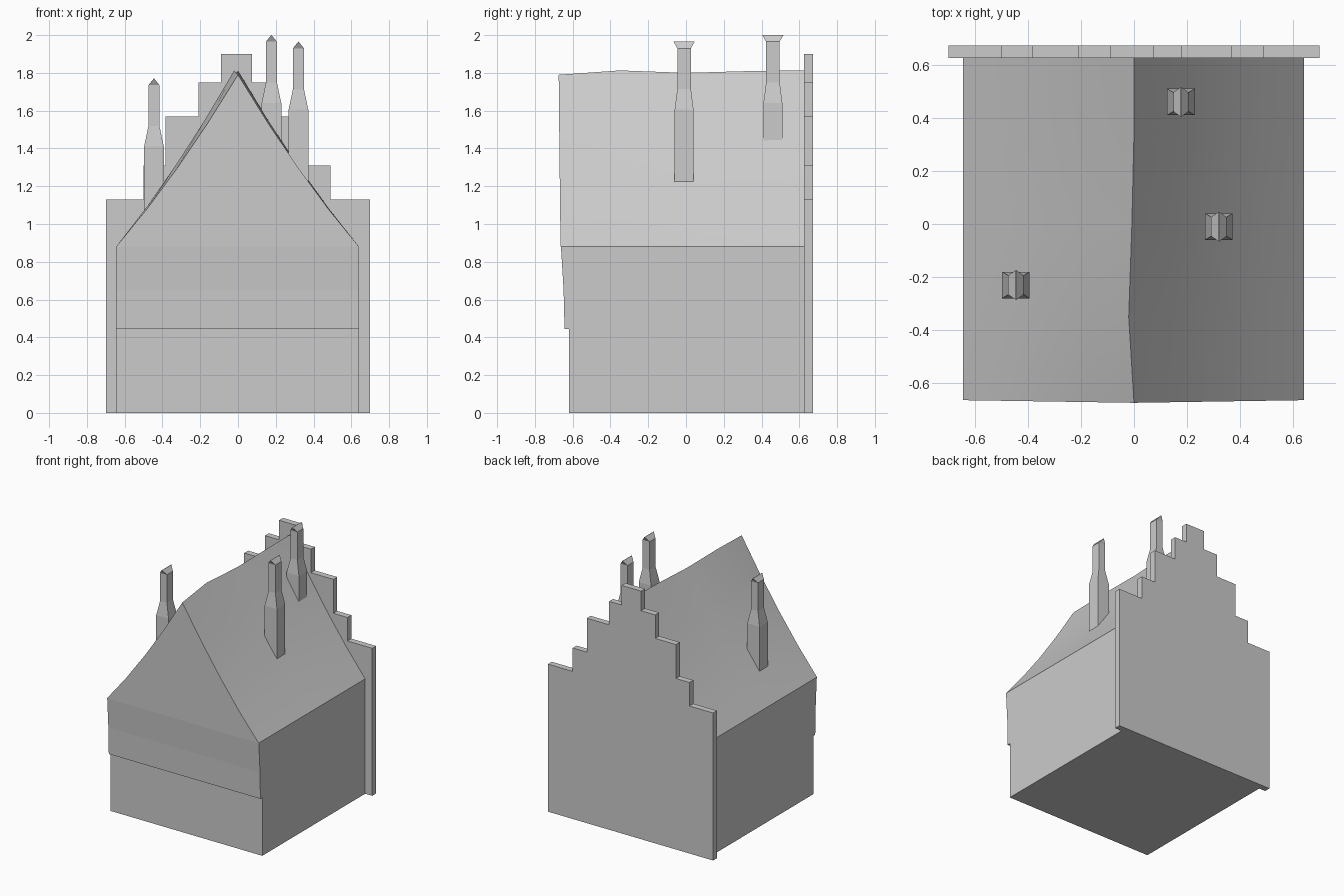
import bpy
import bmesh

cube = bpy.data.objects.get("Cube")
if cube:
    bpy.data.objects.remove(cube, do_unlink=True)

stone = bpy.data.materials.new("plain grey")
stone.use_nodes = True
stone.diffuse_color = (0.6, 0.6, 0.6, 1)
stone.node_tree.nodes["Principled BSDF"].inputs["Base Color"].default_value = (0.6, 0.6, 0.6, 1)


def loft(name, rings, smooth=False):
    """Skin a run of closed rings and cap both ends."""
    bm = bmesh.new()
    loops = [[bm.verts.new(p) for p in ring] for ring in rings]
    n = len(loops[0])
    for a, b in zip(loops, loops[1:]):
        for i in range(n):
            j = (i + 1) % n
            bm.faces.new((a[i], a[j], b[j], b[i]))
    bm.faces.new(loops[0])
    bm.faces.new(loops[-1])
    bmesh.ops.recalc_face_normals(bm, faces=bm.faces)
    mesh = bpy.data.meshes.new(name)
    bm.to_mesh(mesh)
    bm.free()
    mesh.materials.append(stone)
    obj = bpy.data.objects.new(name, mesh)
    bpy.context.collection.objects.link(obj)
    if smooth:
        bpy.ops.object.select_all(action="DESELECT")
        obj.select_set(True)
        bpy.context.view_layer.objects.active = obj
        bpy.ops.object.shade_smooth_by_angle(angle=0.5)
    return obj


def rectangle(hx, hy, z, cx=0, cy=0):
    return [(cx - hx, cy - hy, z), (cx + hx, cy - hy, z),
            (cx + hx, cy + hy, z), (cx - hx, cy + hy, z)]


LEFT, RIGHT, BACK = 0.64, -0.645, 0.63

# House walls, with the upper storey overhanging the front
wall_profile = [(BACK, 0), (-0.62, 0), (-0.62, 0.445), (-0.643, 0.445),
                (-0.648, 0.65), (-0.662, 0.88), (BACK, 0.88)]
loft("house_walls", [[(x, y, z) for y, z in wall_profile] for x in (RIGHT, LEFT)])

# Sagging roof: each section holds its y, ridge x and ridge height
sections = [(-0.664, 0, 1.79), (-0.35, -0.02, 1.813), (0, -0.008, 1.80),
            (0.35, 0, 1.81), (BACK, 0, 1.813)]
eave = 0.88
rings = []
for k, (y, rx, rz) in enumerate(sections):
    ring = []
    for side in (RIGHT, LEFT):
        slope = []
        for t in (0, 0.25, 0.5, 0.75, 1):
            sag = 0.16 * t * (1 - t)
            bulge = 0.01 * t if k == 0 else 0
            slope.append((side + (rx - side) * t, y - bulge,
                          eave + (rz - eave) * t - sag))
        ring += slope if side == RIGHT else slope[-2::-1]
    rings.append(ring)
loft("roof", rings, smooth=True)

# Stepped rear gable wall
steps = [(-0.70, 1.13), (-0.50, 1.31), (-0.385, 1.57), (-0.21, 1.75), (-0.09, 1.90),
         (0.075, 1.75), (0.18, 1.57), (0.37, 1.31), (0.49, 1.13), (0.70, 0)]
outline = [(-0.70, 0)]
for (x, z), (next_x, _) in zip(steps, steps[1:]):
    outline += [(x, z), (next_x, z)]
outline.append((0.70, 0))
loft("stepped_gable", [[(x, y, z) for x, z in outline] for y in (0.625, 0.672)])

# Chimneys: square base, tapered shoulder, slim shaft and flared ridge cap
chimneys = {"right_chimney": (-0.445, -0.23, 1.77, 1.0),
            "rear_chimney": (0.177, 0.46, 2.0, 1.35),
            "left_chimney": (0.32, -0.01, 1.965, 1.1)}
for name, (cx, cy, top, foot) in chimneys.items():
    levels = [(0.052, 0.05, foot), (0.052, 0.05, top - 0.36),
              (0.029, 0.036, top - 0.25), (0.029, 0.036, top - 0.035)]
    loft(name, [rectangle(hx, hy, z, cx, cy) for hx, hy, z in levels])
    z = top - 0.035
    cap = loft(name + "_cap", [rectangle(0.029, 0.036, z, cx, cy),
                               rectangle(0.001, 0.056, top, cx, cy)])
